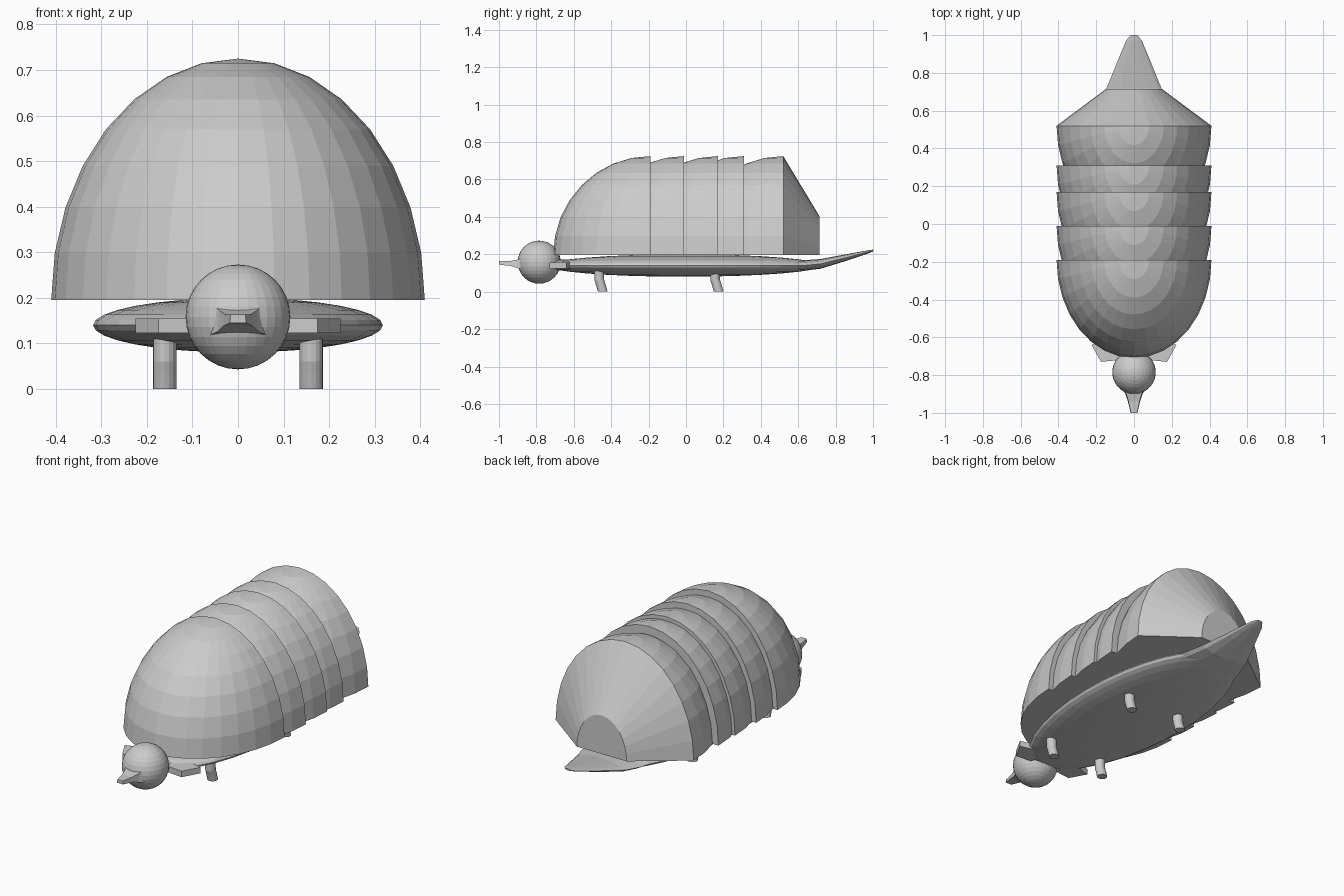
import bpy, bmesh
from math import sin, cos, pi, atan2
from mathutils import Matrix

if "Cube" in bpy.data.objects:
    bpy.data.objects.remove(bpy.data.objects["Cube"])

EPS = 1e-4


def finish(bm, name):
    bmesh.ops.recalc_face_normals(bm, faces=bm.faces)
    mesh = bpy.data.meshes.new(name)
    bm.to_mesh(mesh)
    bm.free()
    ob = bpy.data.objects.new(name, mesh)
    bpy.context.collection.objects.link(ob)
    return ob


def ball(name, loc, radii):
    bm = bmesh.new()
    bmesh.ops.create_uvsphere(bm, u_segments=32, v_segments=16, radius=1)
    bm.transform(Matrix.Translation(loc) @ Matrix.Diagonal((*radii, 1)))
    return finish(bm, name)


def loft(name, rings):
    """Skin a list of equal-length point rings and cap both ends."""
    bm = bmesh.new()
    vs = [[bm.verts.new(p) for p in r] for r in rings]
    n = len(vs[0])
    for a, b in zip(vs, vs[1:]):
        for i in range(n):
            bm.faces.new((a[i], a[(i + 1) % n], b[(i + 1) % n], b[i]))
    bm.faces.new(vs[0])
    bm.faces.new(vs[-1])
    return finish(bm, name)


def shell_dome(name, y_end, tail_taper=False):
    """Quarter sphere with flat base and back; the last one tapers rearward."""
    bm = bmesh.new()
    bmesh.ops.create_uvsphere(bm, u_segments=32, v_segments=16, radius=1)
    bmesh.ops.delete(bm, geom=[v for v in bm.verts if v.co.y > EPS or v.co.z < -EPS],
                     context='VERTS')
    rim = sorted((v for v in bm.verts if abs(v.co.y) < EPS), key=lambda v: v.co.x)
    base = sorted((v for v in bm.verts if abs(v.co.z) < EPS), key=lambda v: v.co.x)
    back = bm.faces.new(rim)
    bm.faces.new(base)
    bm.transform(Matrix.Diagonal((0.41, 0.52, 0.53, 1)))
    if tail_taper:
        res = bmesh.ops.extrude_face_region(bm, geom=[back])
        for v in res['geom']:
            if isinstance(v, bmesh.types.BMVert):
                v.co.x *= 0.36
                v.co.z *= 0.39
                v.co.y += 0.195
        if back.is_valid:
            bmesh.ops.delete(bm, geom=[back], context='FACES_ONLY')
    bm.transform(Matrix.Translation((0, y_end, 0.195)))
    return finish(bm, name)


# Overlapping shell bands
ends = [-0.19, -0.01, 0.17, 0.31, 0.52]
for i, y in enumerate(ends):
    shell_dome(f"shell_band_{i + 1}", y, tail_taper=(i == len(ends) - 1))

# Flattened body and round head
ball("body", (0, -0.01, 0.14), (0.318, 0.735, 0.06))
ball("head", (0, -0.785, 0.158), (0.115, 0.115, 0.115))

# Tail: flat elliptical sections (y, half width, z, half height)
tail = [(0.50, 0.21, 0.14, 0.036), (0.63, 0.175, 0.14, 0.028), (0.72, 0.145, 0.149, 0.026),
        (0.85, 0.092, 0.181, 0.018), (0.97, 0.042, 0.212, 0.009), (1.0, 0.018, 0.22, 0.005)]
loft("tail", [[(w * cos(i * pi / 6), y, z + h * sin(i * pi / 6)) for i in range(12)]
              for y, w, z, h in tail])

# Snout: narrowing box sections (y, half width, low z, high z)
snout = [(-0.85, 0.075, 0.112, 0.192), (-0.90, 0.045, 0.126, 0.172),
         (-0.94, 0.032, 0.138, 0.164), (-1.0, 0.018, 0.145, 0.163)]
loft("snout", [[(-w, y, lo), (w, y, lo), (w * 0.9, y, hi), (-w * 0.9, y, hi)]
               for y, w, lo, hi in snout])

# Shoulder flaps beside the head
outline = [(0.08, -0.60), (0.225, -0.64), (0.175, -0.73), (0.08, -0.72)]
for side, s in (("left", -1), ("right", 1)):
    loft(f"shoulder_{side}", [[(s * x, y, z) for x, y in outline] for z in (0.123, 0.155)])

# Neck under the shell rim
loft("neck", [[(0.09 * cos(i * pi / 6), y, 0.143 + 0.03 * sin(i * pi / 6)) for i in range(12)]
              for y in (-0.74, -0.6)])

# Bent stubby legs
for where, y0 in (("front", -0.465), ("back", 0.155)):
    for side, s in (("left", -1), ("right", 1)):
        path = [(y0, 0.115), (y0 + 0.002, 0.06), (y0 + 0.01, 0.035), (y0 + 0.02, 0.0)]
        loft(f"{where}_leg_{side}",
             [[(s * 0.161 + 0.026 * cos(i * pi / 8), y + 0.026 * sin(i * pi / 8), z)
               for i in range(16)] for y, z in path])
